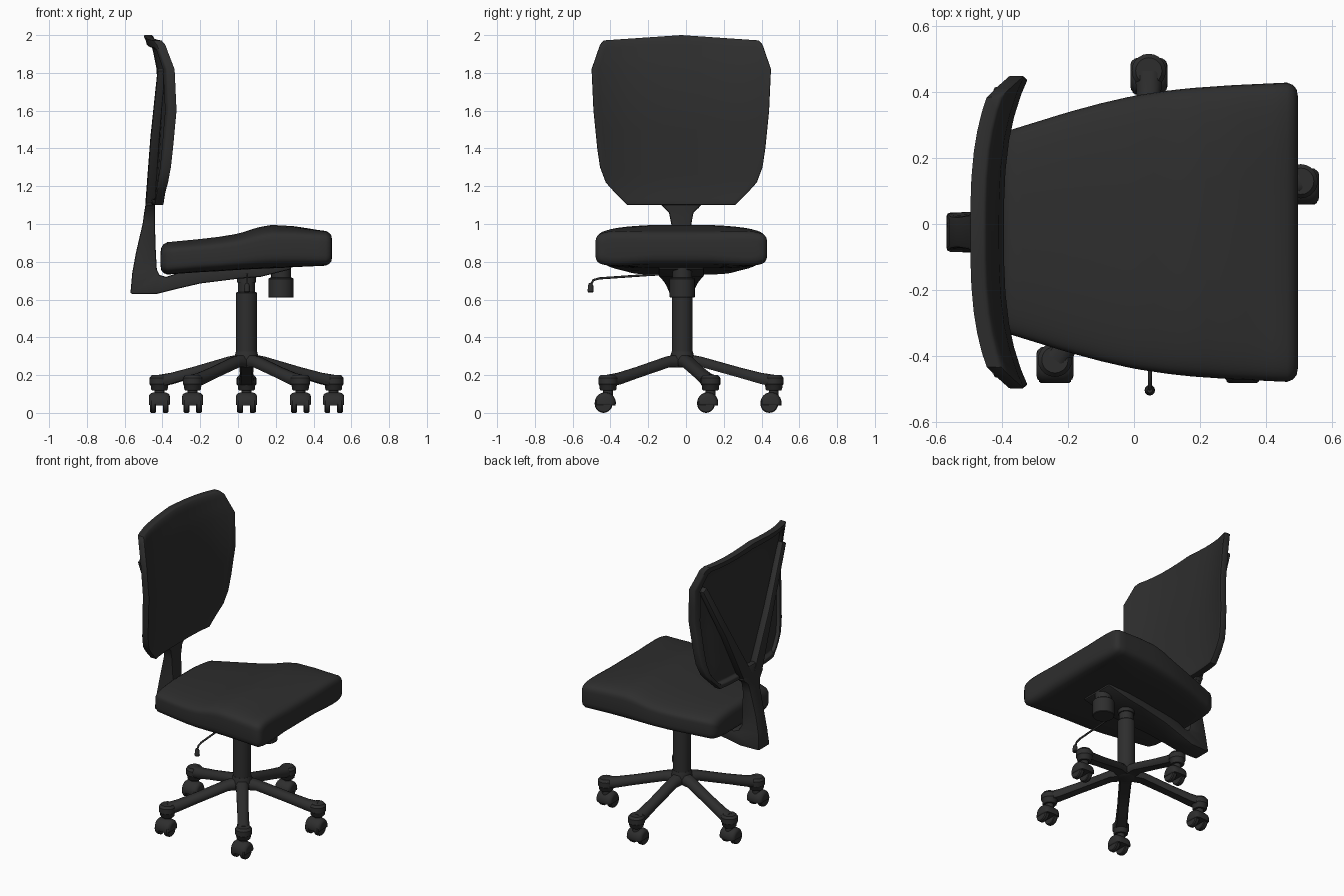
import bpy, bmesh, math
from mathutils import Vector

if "Cube" in bpy.data.objects:
    bpy.data.objects.remove(bpy.data.objects["Cube"])

CY = -0.025                      # symmetry plane of the seat and back
COL = (0.045, -0.02)             # column axis

black = bpy.data.materials.new("charcoal black")
black.diffuse_color = (0.027, 0.027, 0.027, 1)
black.use_nodes = True
black.node_tree.nodes["Principled BSDF"].inputs["Base Color"].default_value = black.diffuse_color


def interp(table, t):
    """Piecewise linear lookup; rows are (key, value, value...)."""
    if t <= table[0][0]:
        return table[0][1:]
    for a, b in zip(table, table[1:]):
        if t <= b[0]:
            f = (t - a[0]) / (b[0] - a[0])
            return [p + (q - p) * f for p, q in zip(a[1:], b[1:])]
    return table[-1][1:]


def loft(name, rings, bevel=0.0, angle=35):
    """Skin closed rings (even point count) and cap both ends with quad strips."""
    bm = bmesh.new()
    vs = [[bm.verts.new(p) for p in r] for r in rings]
    n = len(vs[0])
    for a, b in zip(vs, vs[1:]):
        for i in range(n):
            j = (i + 1) % n
            bm.faces.new((a[i], a[j], b[j], b[i]))
    for r in (vs[0], vs[-1]):
        for i in range(n // 2 - 1):
            bm.faces.new((r[i], r[i + 1], r[n - 2 - i], r[n - 1 - i]))
    bmesh.ops.recalc_face_normals(bm, faces=bm.faces)
    if bevel:
        sharp = [e for e in bm.edges if e.calc_face_angle(0) > math.radians(50)]
        bmesh.ops.bevel(bm, geom=sharp, offset=bevel, segments=2, profile=0.5,
                        affect='EDGES', clamp_overlap=True)
    me = bpy.data.meshes.new(name)
    bm.to_mesh(me)
    bm.free()
    me.shade_smooth()
    me.set_sharp_from_angle(angle=math.radians(angle))
    me.materials.append(black)
    ob = bpy.data.objects.new(name, me)
    bpy.context.collection.objects.link(ob)
    return ob


def lathe(name, prof, x, y, n=24):
    return loft(name, [[(x + r * math.cos(k * math.tau / n), y + r * math.sin(k * math.tau / n), z)
                        for k in range(n)] for r, z in prof])


def tube(name, pts, r):
    cu = bpy.data.curves.new(name, 'CURVE')
    cu.dimensions = '3D'
    cu.bevel_depth, cu.bevel_resolution, cu.use_fill_caps = r, 2, True
    sp = cu.splines.new('POLY')
    sp.points.add(len(pts) - 1)
    for p, c in zip(sp.points, pts):
        p.co = (*c, 1)
    cu.materials.append(black)
    bpy.context.collection.objects.link(bpy.data.objects.new(name, cu))


# seat cushion: rounded sections along x (x, half width, bottom, top)
SEAT = [(-0.41, 0.30, 0.73, 0.905), (-0.2, 0.365, 0.745, 0.925), (-0.1, 0.392, 0.75, 0.937),
        (0.0, 0.415, 0.757, 0.953), (0.1, 0.43, 0.762, 0.985), (0.17, 0.438, 0.765, 1.0),
        (0.3, 0.447, 0.767, 0.995), (0.47, 0.455, 0.765, 0.975), (0.5, 0.456, 0.767, 0.972)]


def seat_ring(x, inset):
    hw, zb, zt = interp(SEAT, x)
    front = max(0.0, (x - 0.15) / 0.35) ** 2
    hw, hz, zc = hw - inset, (zt - zb) / 2 - inset, (zt + zb) / 2
    ring = []
    for k in range(48):
        a = (k + 0.5) * math.tau / 48
        c, s = math.cos(a), math.sin(a)
        u = math.copysign(abs(c) ** 0.38, c)
        v = math.copysign(abs(s) ** 0.38, s)
        mid = max(0.0, 1 - abs(u) ** 1.5)
        z = zc + hz * v
        if v > 0:       # crown in the middle, dipping at the front edge
            z += v * (-0.022 * (1 - mid) * (1 - front) - 0.022 * mid * front)
        else:           # underside arches up at the front
            z += -v * 0.035 * mid * front
        ring.append((x, CY + hw * u, z))
    return ring


stations = [(-0.41, 0.05), (-0.406, 0.025), (-0.395, 0.01), (-0.375, 0)]
stations += [(-0.34 + 0.04 * i, 0) for i in range(20)]
stations += [(0.465, 0), (0.483, 0.008), (0.494, 0.022), (0.498, 0.045)]
loft("seat", [seat_ring(x, i) for x, i in stations], angle=60)

# backrest: curved shell with a raised rim on the rear (z, half width, front x)
BACK = [(1.1, 0.285, -0.41), (1.2, 0.385, -0.415), (1.22, 0.40, -0.414), (1.3, 0.43, -0.41),
        (1.4, 0.445, -0.405), (1.6, 0.465, -0.395), (1.82, 0.475, -0.41),
        (1.95, 0.43, -0.44), (1.972, 0.41, -0.452)]
cols = [-1, -0.91, -0.89, -0.75, -0.6, -0.4, -0.2, 0, 0.2, 0.4, 0.6, 0.75, 0.89, 0.91, 1]
rows = [1.1, 1.13, 1.14, 1.17, 1.22, 1.26, 1.3, 1.4, 1.5, 1.6, 1.7, 1.82, 1.88, 1.92, 1.93, 1.95, 1.972]
rings = []
for z in rows:
    hw, fx = interp(BACK, z)
    front, rear = [], []
    for s in cols:
        y = s * hw
        x = fx + 0.07 * (abs(y) / 0.46) ** 3
        zz = z + max(0, (z - 1.8) / 0.172) * 0.028 * (1 - abs(s))
        rim = abs(s) > 0.9 or z < 1.135 or z > 1.925
        front.append((x, CY + y, zz))
        rear.append((x - (0.048 if rim else 0.022), CY + y, zz))
    rings.append(front + rear[::-1])
loft("backrest", rings, bevel=0.008)

# J-shaped spine: (outer x, z, inner x, z, half width)
SPINE = [(-0.48, 1.17, -0.44, 1.17, 0.10), (-0.49, 1.10, -0.44, 1.10, 0.105),
         (-0.497, 1.06, -0.44, 1.06, 0.065), (-0.505, 1.0, -0.44, 1.0, 0.053),
         (-0.54, 0.85, -0.435, 0.85, 0.047), (-0.56, 0.74, -0.43, 0.76, 0.05),
         (-0.57, 0.63, -0.415, 0.73, 0.06), (-0.43, 0.63, -0.38, 0.72, 0.065),
         (-0.33, 0.655, -0.32, 0.74, 0.075), (-0.2, 0.685, -0.2, 0.76, 0.09),
         (0.0, 0.71, 0.0, 0.78, 0.11), (0.12, 0.72, 0.12, 0.79, 0.12), (0.28, 0.76, 0.28, 0.80, 0.12)]
loft("spine", [[(ox, CY - w, oz), (ox, CY + w, oz), (ix, CY + w, iz), (ix, CY - w, iz)]
               for ox, oz, ix, iz, w in SPINE], bevel=0.01)

# two diagonal arms behind the backrest
for side, label in ((1, "left"), (-1, "right")):
    rings = []
    for x, y, z, w, t in ((-0.465, 0.05, 1.10, 0.045, 0.025), (-0.44, 0.23, 1.45, 0.026, 0.024),
                          (-0.405, 0.425, 1.82, 0.022, 0.02)):
        dy, dz = 0.89 * w, -0.46 * w
        rings.append([(x + sx * t, CY + side * (y + sy * dy), z + sy * dz)
                      for sx, sy in ((-1, -1), (-1, 1), (1, 1), (1, -1))])
    loft(label + "_back_arm", rings, bevel=0.008)

# tilt tension knob and height lever
lathe("tension_knob", [(0.064, 0.61), (0.067, 0.614), (0.067, 0.71), (0.062, 0.715),
                       (0.052, 0.716), (0.052, 0.78)], 0.228, -0.02)
lx = 0.048
tube("lever", [(lx, -0.08, 0.737), (lx, -0.2, 0.73), (lx, -0.46, 0.712), (lx, -0.49, 0.703),
               (lx, -0.503, 0.68)], 0.006)
lathe("lever_handle", [(0.012, 0.638), (0.016, 0.643), (0.014, 0.675), (0.008, 0.688)], lx, -0.505, 12)

# gas column and hub
lathe("column", [(0.055, 0.26), (0.055, 0.635), (0.051, 0.64), (0.044, 0.641), (0.044, 0.69),
                 (0.05, 0.691), (0.05, 0.76)], *COL)
lathe("hub", [(0.05, 0.24), (0.066, 0.25), (0.066, 0.29), (0.056, 0.325)], *COL)

# five legs, each with a tip and a twin-wheel caster (all casters trail the same way)
for k in range(5):
    a = math.radians(90 + 72 * k)
    d, n = Vector((math.cos(a), math.sin(a), 0)), Vector((-math.sin(a), math.cos(a), 0))
    o = Vector((*COL, 0))
    rings = []
    for r, w, zb, zt in ((0.02, 0.042, 0.24, 0.312), (0.1, 0.038, 0.243, 0.298),
                         (0.3, 0.035, 0.187, 0.242), (0.42, 0.037, 0.152, 0.212),
                         (0.485, 0.044, 0.14, 0.202)):
        h = zt - zb
        sec = ((-0.8, 0), (0.8, 0), (1, 0.25), (1, 0.6), (0.6, 0.95), (0.2, 1),
               (-0.2, 1), (-0.6, 0.95), (-1, 0.6), (-1, 0.25))
        rings.append([o + d * r + n * (w * u) + Vector((0, 0, zb + h * v)) for u, v in sec])
    loft(f"leg_{k + 1}", rings, angle=45)
    tip = o + d * 0.485
    lathe(f"leg_tip_{k + 1}", [(0.038, 0.118), (0.044, 0.125), (0.046, 0.145), (0.052, 0.152),
                               (0.052, 0.185), (0.04, 0.2)], tip.x, tip.y, 20)
    lathe(f"caster_stem_{k + 1}", [(0.026, 0.08), (0.026, 0.125)], tip.x, tip.y, 12)

    def disc(x, y, z, r, lo=0, hi=360):
        return [(x, y + r * math.cos(math.radians(lo + (hi - lo) * i / 20)),
                 z + r * math.sin(math.radians(lo + (hi - lo) * i / 20))) for i in range(20)]

    wy = tip.y - 0.02
    for s in (-1, 1):
        loft(f"wheel_{k + 1}_{'inner' if s < 0 else 'outer'}",
             [disc(tip.x + s * x, wy - 0.004, 0.047, r) for x, r in
              ((0.018, 0.042), (0.022, 0.047), (0.042, 0.047), (0.049, 0.042))])
    loft(f"caster_hood_{k + 1}",
         [disc(tip.x + x, wy + 0.005, 0.053, r, -15, 205) for x, r in
          ((-0.056, 0.034), (-0.053, 0.044), (-0.042, 0.053), (-0.025, 0.056),
           (0.025, 0.056), (0.042, 0.053), (0.053, 0.044), (0.056, 0.034))], angle=50)
